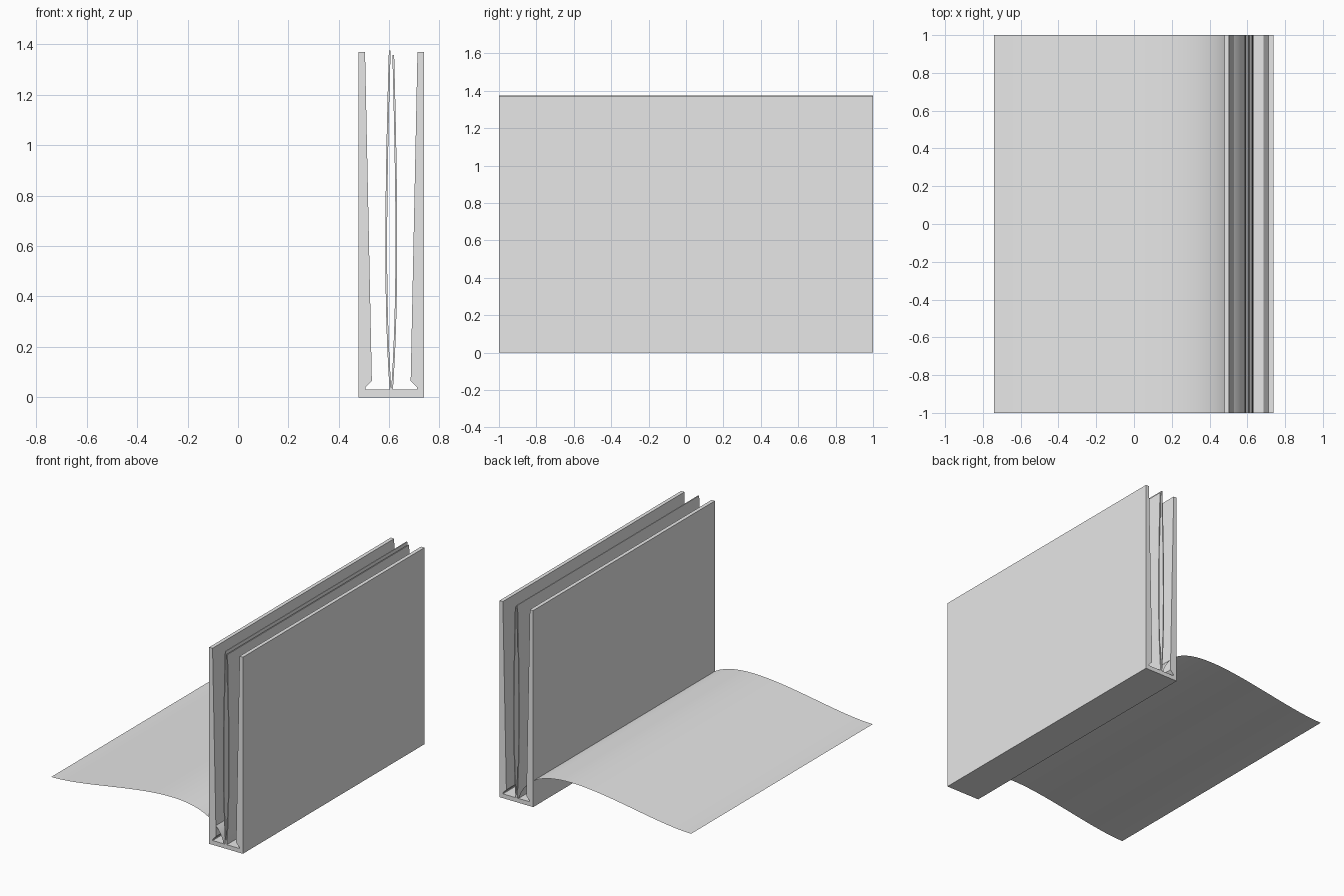
import bpy
from mathutils import Vector
from mathutils.geometry import interpolate_bezier

cube = bpy.data.objects.get("Cube")
if cube:
    bpy.data.objects.remove(cube, do_unlink=True)

grey = bpy.data.materials.new("plain_grey")
grey.use_nodes = True
grey.diffuse_color = (0.8, 0.8, 0.8, 1)
grey.node_tree.nodes["Principled BSDF"].inputs["Base Color"].default_value = (0.8, 0.8, 0.8, 1)

HALF_LENGTH = 1.0
CENTRE = 0.608


def extrude(name, profile, closed, smooth=False):
    """Sweep an (x, z) profile along the whole length in y."""
    n = len(profile)
    verts = [(x, y, z) for y in (-HALF_LENGTH, HALF_LENGTH) for x, z in profile]
    faces = [(i, (i + 1) % n, n + (i + 1) % n, n + i)
             for i in range(n if closed else n - 1)]
    if closed:
        faces += [tuple(reversed(range(n))), tuple(range(n, 2 * n))]
    mesh = bpy.data.meshes.new(name)
    mesh.from_pydata(verts, [], faces)
    mesh.materials.append(grey)
    obj = bpy.data.objects.new(name, mesh)
    bpy.context.collection.objects.link(obj)
    if smooth:
        bpy.ops.object.select_all(action="DESELECT")
        obj.select_set(True)
        bpy.context.view_layer.objects.active = obj
        bpy.ops.object.shade_smooth_by_angle(angle=0.6)
    return obj


def bezier(points, steps):
    return [(p.x, p.y) for p in interpolate_bezier(*[Vector(p) for p in points], steps)]


# U-shaped channel with tapered walls and undercut pockets, mirrored about its centre
half = [(0.13, 0), (0.13, 1.37), (0.104, 1.37), (0.077, 0.065), (0.103, 0.038), (0.103, 0.03)]
channel = [(CENTRE + x, z) for x, z in half] + [(CENTRE - x, z) for x, z in reversed(half)]
extrude("channel", channel, True)


# Two thin bowed leaves standing in the channel
def leaf(name, side, top, top_offset):
    middle = bezier([(CENTRE + side * 0.003, 0.03), (CENTRE + side * 0.026, 0.36),
                     (CENTRE + side * 0.024, 0.75), (CENTRE + top_offset, top)], 20)
    t = 0.0035
    extrude(name, [(x + t, z) for x, z in middle] +
            [(x - t, z) for x, z in reversed(middle)], True, True)


leaf("inner_leaf_right", -1, 1.375, -0.006)
leaf("inner_leaf_left", 1, 1.357, 0.008)

# Thin curved flap running out sideways from the channel floor
flap = bezier([(-0.74, 0.14), (-0.3, 0.14), (0.5, 0.46), (0.6, 0.0)], 32)
extrude("curved_flap", flap, False, True)
